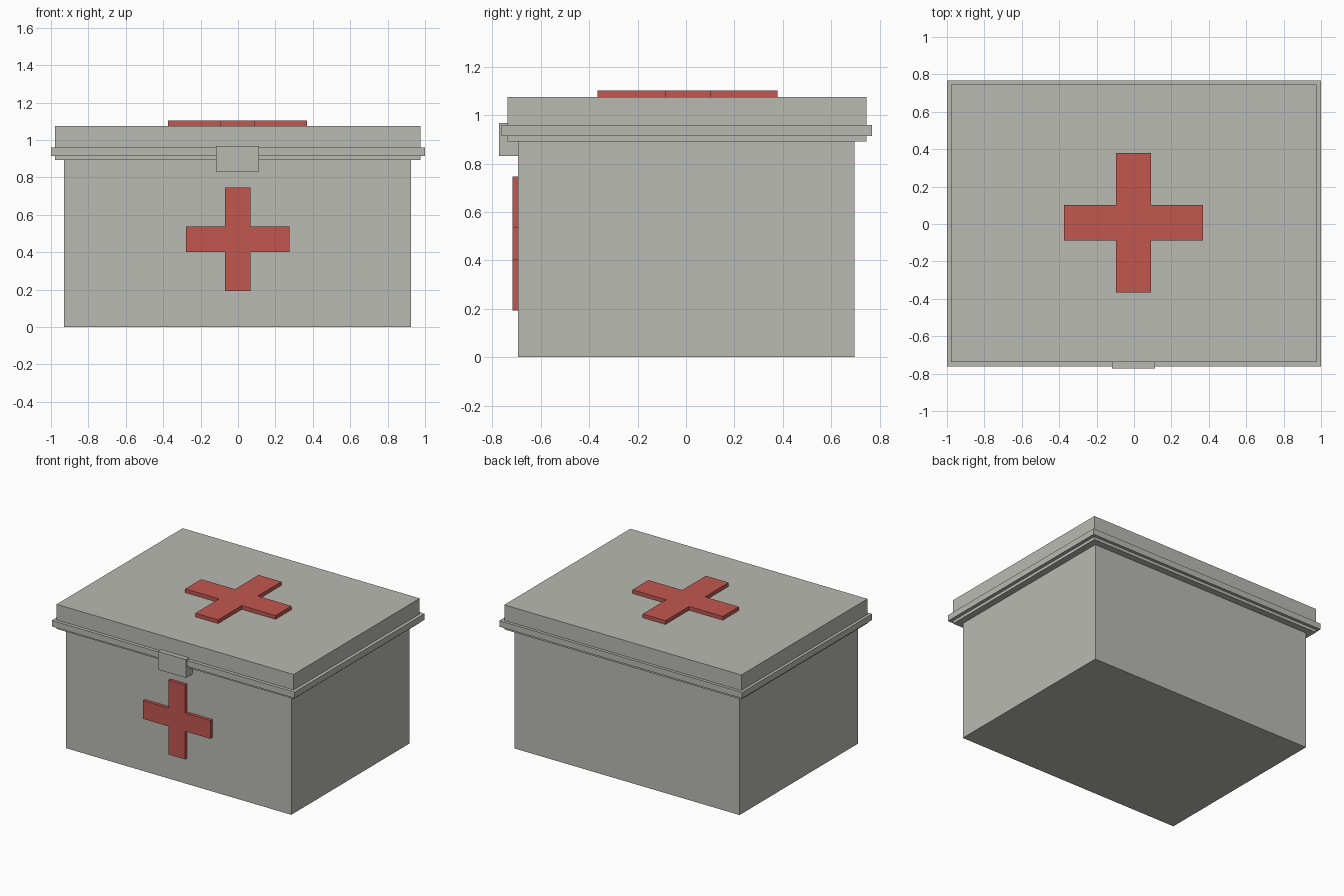
import bpy
import bmesh

cube = bpy.data.objects.get("Cube")
if cube:
    bpy.data.objects.remove(cube, do_unlink=True)


def material(name, color):
    mat = bpy.data.materials.new(name)
    mat.use_nodes = True
    mat.diffuse_color = color
    mat.node_tree.nodes["Principled BSDF"].inputs["Base Color"].default_value = color
    return mat


grey = material("warm grey", (0.49, 0.49, 0.45, 1))
red = material("soft red", (0.54, 0.095, 0.08, 1))


def finish(name, bm, mat):
    bmesh.ops.recalc_face_normals(bm, faces=bm.faces)
    mesh = bpy.data.meshes.new(name)
    bm.to_mesh(mesh)
    bm.free()
    mesh.materials.append(mat)
    obj = bpy.data.objects.new(name, mesh)
    bpy.context.collection.objects.link(obj)
    return obj


def box(name, x, y, z, mat):
    """Box from (min, max) spans on each axis."""
    bm = bmesh.new()
    bmesh.ops.create_cube(bm, size=1)
    for v in bm.verts:
        v.co = [span[0] if c < 0 else span[1] for c, span in zip(v.co, (x, y, z))]
    return finish(name, bm, mat)


def cross(name, reach, arm, place, direction):
    """Plus-shaped plate: outline set by place(u, v), extruded along direction."""
    quarter = [(reach, -arm), (reach, arm), (arm, arm)]
    outline = []
    for _ in range(4):
        outline += quarter
        quarter = [(-v, u) for u, v in quarter]
    bm = bmesh.new()
    face = bm.faces.new([bm.verts.new(place(u, v)) for u, v in outline])
    geom = bmesh.ops.extrude_face_region(bm, geom=[face], use_keep_orig=True)["geom"]
    bmesh.ops.translate(bm, vec=direction,
                        verts=[g for g in geom if isinstance(g, bmesh.types.BMVert)])
    return finish(name, bm, red)


# Box body, lid and the rim around the lid
box("body", (-0.93, 0.926), (-0.695, 0.697), (0, 0.9), grey)
box("lid", (-0.978, 0.975), (-0.738, 0.746), (0.892, 1.075), grey)
box("lid_rim", (-1, 1), (-0.763, 0.768), (0.914, 0.959), grey)

# Front clasp
box("clasp", (-0.117, 0.113), (-0.773, -0.69), (0.832, 0.968), grey)

# Raised crosses on the lid and the front
cross("lid_cross", 0.372, 0.094, lambda u, v: (u - 0.002, v + 0.007, 1.07), (0, 0, 0.033))
cross("front_cross", 0.277, 0.068, lambda u, v: (u - 0.002, -0.69, v + 0.469), (0, -0.028, 0))
